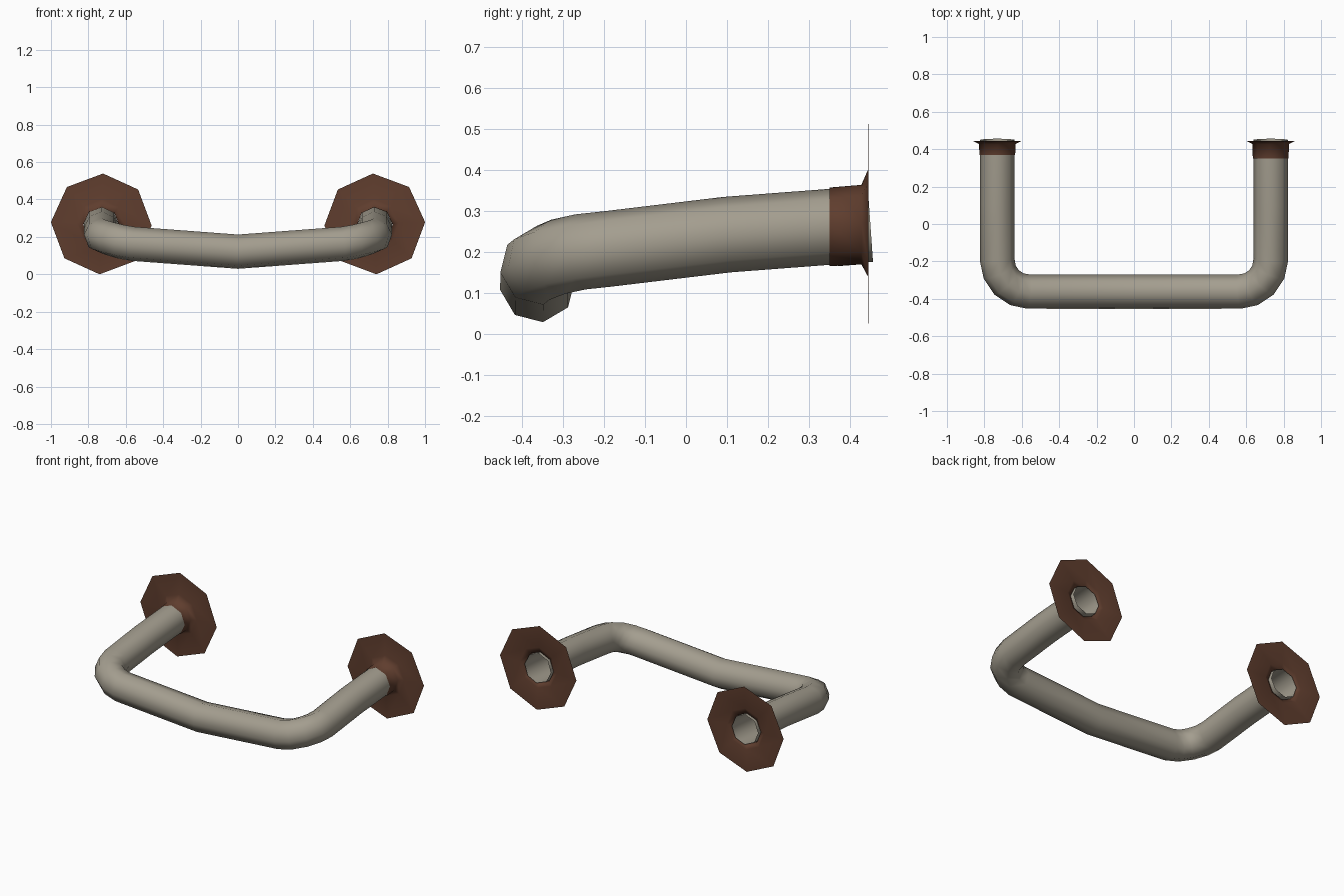
import bpy, bmesh, math
from mathutils import Vector

if "Cube" in bpy.data.objects:
    bpy.data.objects.remove(bpy.data.objects["Cube"])

SIDES = 8


def material(name, col):
    m = bpy.data.materials.new(name)
    m.diffuse_color = (*col, 1)
    m.use_nodes = True
    m.node_tree.nodes["Principled BSDF"].inputs["Base Color"].default_value = m.diffuse_color
    return m


steel = material("warm_grey_metal", (0.37, 0.34, 0.275))
rust = material("rust_brown", (0.115, 0.047, 0.027))


def loft(name, rings, mat):
    """Skin a list of octagon rings into an open smooth tube.
    Each ring: (centre, tangent, radius, twist in degrees)."""
    bm = bmesh.new()
    loops = []
    for c, t, r, twist in rings:
        t = Vector(t).normalized()
        side = t.cross(Vector((0, 0, 1))).normalized()
        up = side.cross(t)
        loop = []
        for i in range(SIDES):
            a = math.tau * i / SIDES + math.radians(twist)
            loop.append(bm.verts.new(Vector(c) + r * (math.cos(a) * side + math.sin(a) * up)))
        loops.append(loop)
    for a, b in zip(loops, loops[1:]):
        for i in range(SIDES):
            j = (i + 1) % SIDES
            bm.faces.new((a[i], a[j], b[j], b[i]))
    # orient outward: first ring's side faces point away from its axis
    bm.faces.ensure_lookup_table()
    bm.normal_update()
    f = bm.faces[0]
    if f.normal.dot(f.calc_center_median() - Vector(rings[0][0])) < 0:
        bmesh.ops.reverse_faces(bm, faces=bm.faces[:])
    me = bpy.data.meshes.new(name)
    bm.to_mesh(me)
    bm.free()
    for p in me.polygons:
        p.use_smooth = True
    me.materials.append(mat)
    ob = bpy.data.objects.new(name, me)
    bpy.context.collection.objects.link(ob)
    return ob


# Bent pipe: right half path from the wall end to the middle of the bar
X, BEND = 0.731, 0.17
path = [Vector((X, 0.45, 0.269)), Vector((X, 0.35, 0.262)), Vector((X, 0.10, 0.243))]
for k, z in enumerate((0.208, 0.201, 0.189, 0.174, 0.163)):
    a = math.radians(22.5 * k)
    path.append(Vector((X - BEND + BEND * math.cos(a), -0.192 - BEND * math.sin(a), z)))
path.append(Vector((0, -0.362, 0.121)))

rings = []
for i, p in enumerate(path):
    if i == 0:
        t = path[1] - p
    elif i == len(path) - 1:
        t = Vector((-1, 0, 0))
    else:
        t = (p - path[i - 1]).normalized() + (path[i + 1] - p).normalized()
    twist = -2 + 10 * max(0, min(1, (i - 3) / 4))
    rings.append((p, t, 0.0925, twist))
pipe = loft("bent_pipe", rings, steel)
mir = pipe.modifiers.new("mirror", "MIRROR")
mir.use_clip = True

# Wall flanges: collar sleeve flaring into a thin octagonal plate
for name, s, start in (("right_flange", 1, 0.35), ("left_flange", -1, 0.37)):
    profile = [(start, 0.262, 0.096), (0.428, 0.2675, 0.097),
               (0.444, 0.271, 0.130), (0.445, 0.2695, 0.2695)]
    loft(name, [((s * X, y, z), (0, -1, 0), r, -2 * s) for y, z, r in profile], rust)
